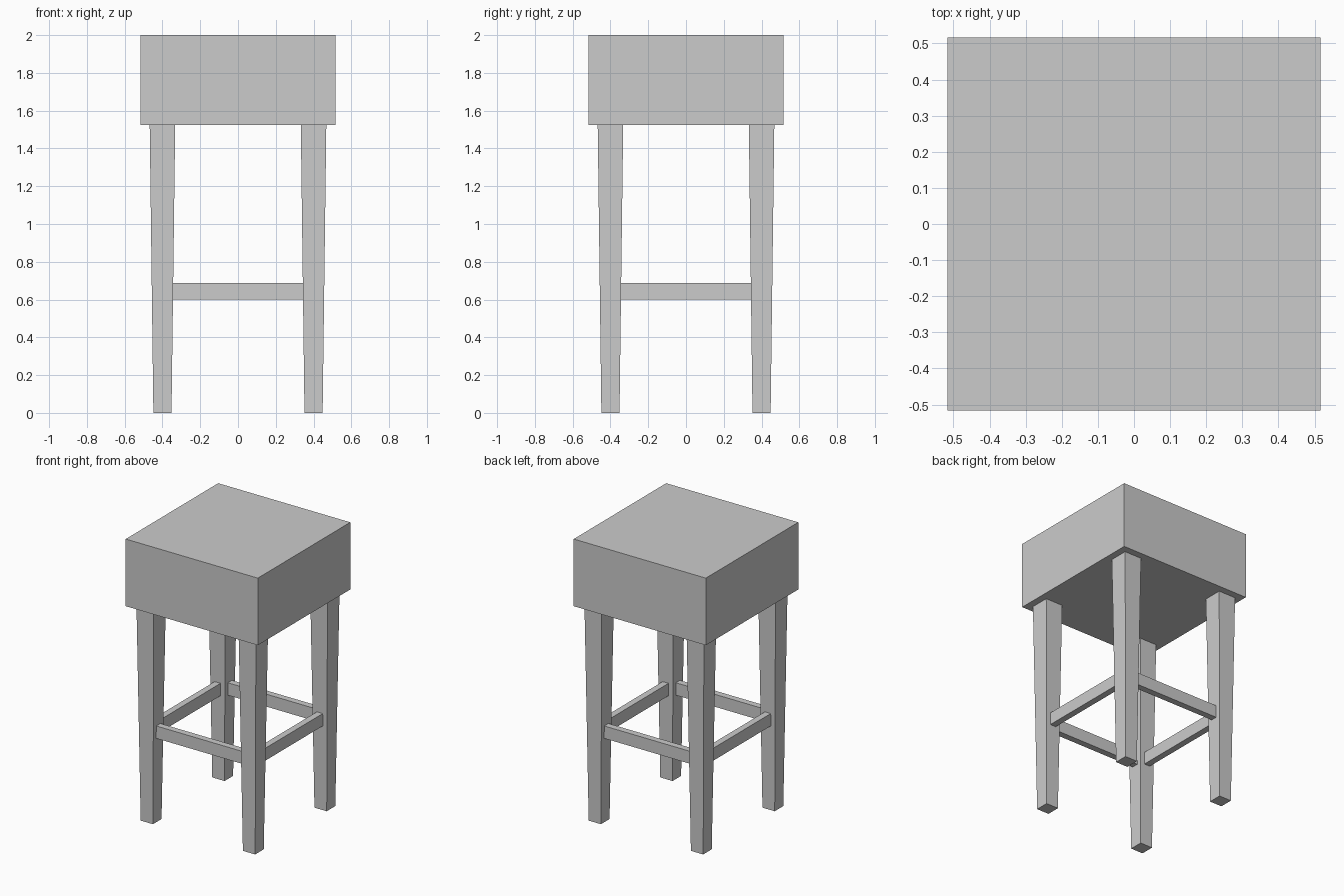
import bpy, bmesh

if "Cube" in bpy.data.objects:
    bpy.data.objects.remove(bpy.data.objects["Cube"])

def box(name, center, size, bottom_scale=1.0):
    """Box with an optionally narrowed bottom face."""
    bm = bmesh.new()
    bmesh.ops.create_cube(bm, size=1)
    for v in bm.verts:
        s = bottom_scale if v.co.z < 0 else 1.0
        v.co = [c + p * d for c, p, d in zip(
            center, (v.co.x * s, v.co.y * s, v.co.z), size)]
    mesh = bpy.data.meshes.new(name)
    bm.to_mesh(mesh)
    bm.free()
    obj = bpy.data.objects.new(name, mesh)
    bpy.context.collection.objects.link(obj)
    return obj

# Thick square seat
SEAT_Z, SEAT_W = 1.525, 1.034
box("seat", (0, 0, (SEAT_Z + 2) / 2), (SEAT_W, SEAT_W, 2 - SEAT_Z))

# Four tapered legs
LEG = 0.4
for sx, side in ((-1, "left"), (1, "right")):
    for sy, end in ((-1, "front"), (1, "back")):
        box(f"{end}_{side}_leg", (sx * LEG, sy * LEG, SEAT_Z / 2),
            (0.135, 0.135, SEAT_Z), 0.096 / 0.135)

# Four stretchers joining the legs
LENGTH, THICK, Z, HEIGHT = 0.688, 0.046, 0.644, 0.088
for s, end, side in ((-1, "front", "left"), (1, "back", "right")):
    box(f"{end}_stretcher", (0, s * LEG, Z), (LENGTH, THICK, HEIGHT))
    box(f"{side}_stretcher", (s * LEG, 0, Z), (THICK, LENGTH, HEIGHT))
